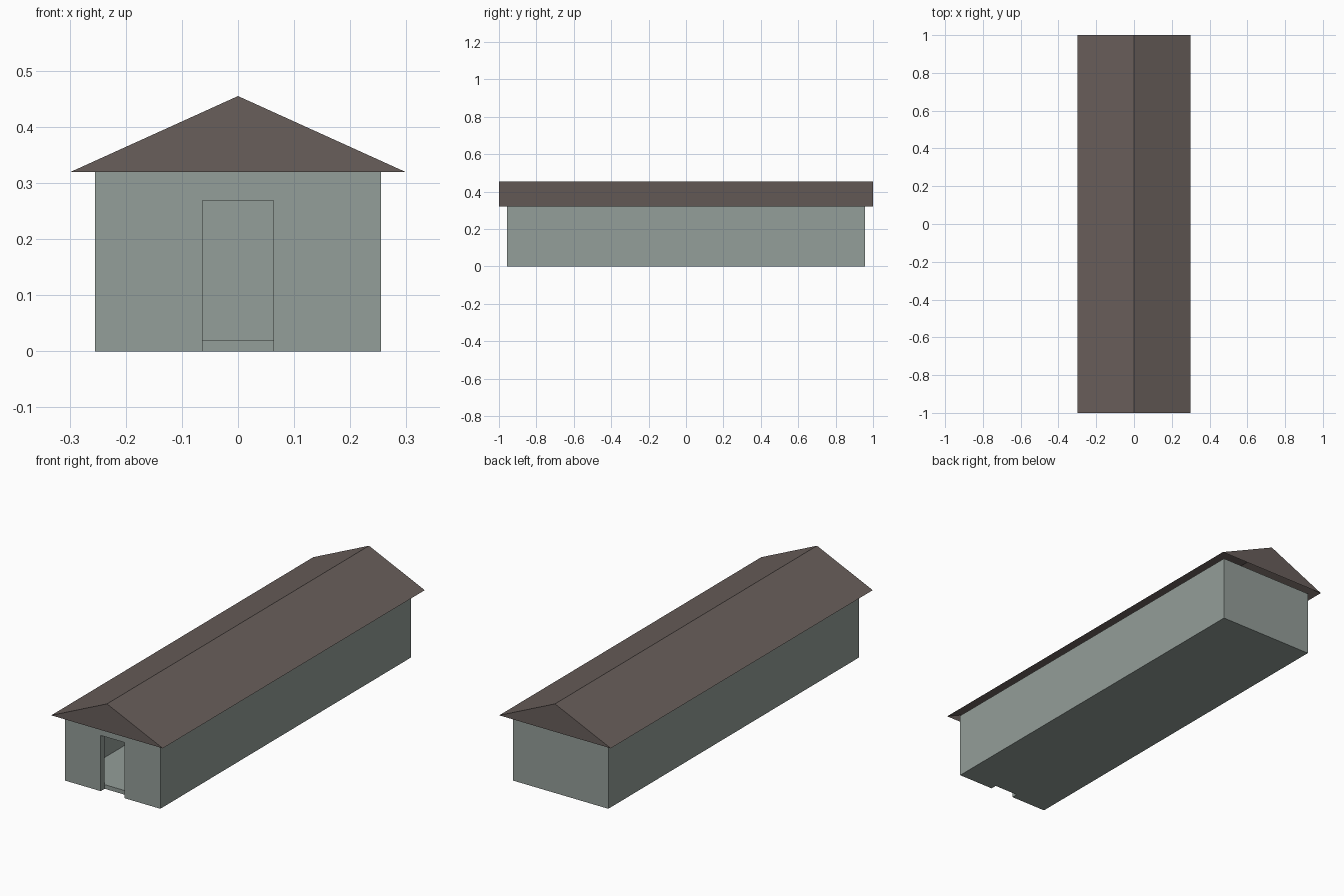
import bpy
import bmesh

if "Cube" in bpy.data.objects:
    bpy.data.objects.remove(bpy.data.objects["Cube"])

HX, HY, WALL_H = 0.255, 0.957, 0.32      # half width, half length, wall height
T, FLOOR = 0.03, 0.02                    # wall thickness, floor height
EAVE_X, EAVE_Y, RIDGE = 0.298, 1.0, 0.455
DOOR_X, DOOR_TOP = 0.0635, 0.269


def material(name, rgb):
    m = bpy.data.materials.new(name)
    m.diffuse_color = (*rgb, 1.0)
    m.use_nodes = True
    m.node_tree.nodes["Principled BSDF"].inputs["Base Color"].default_value = m.diffuse_color
    return m


def box(name, lo, hi, mat=None):
    bm = bmesh.new()
    bmesh.ops.create_cube(bm, size=1.0)
    for v in bm.verts:
        v.co = [lo[i] if v.co[i] < 0 else hi[i] for i in range(3)]
    return finish(name, bm, mat)


def finish(name, bm, mat):
    bmesh.ops.recalc_face_normals(bm, faces=bm.faces)
    mesh = bpy.data.meshes.new(name)
    bm.to_mesh(mesh)
    bm.free()
    ob = bpy.data.objects.new(name, mesh)
    bpy.context.scene.collection.objects.link(ob)
    if mat:
        mesh.materials.append(mat)
    return ob


def cut(target, cutter):
    mod = target.modifiers.new("cut", 'BOOLEAN')
    mod.operation, mod.solver, mod.object = 'DIFFERENCE', 'EXACT', cutter
    bpy.context.view_layer.objects.active = target
    bpy.ops.object.modifier_apply(modifier=mod.name)
    bpy.data.objects.remove(cutter)


wall_mat = material("grey green wall", (0.296, 0.342, 0.319))
roof_mat = material("brown roof", (0.140, 0.113, 0.104))

# Hollow building shell with floor, then the doorway through the front wall
walls = box("walls", (-HX, -HY, 0), (HX, HY, WALL_H), wall_mat)
cut(walls, box("room_cutter", (-HX + T, -HY + T, FLOOR), (HX - T, HY - T, WALL_H + 0.1)))
cut(walls, box("door_cutter", (-DOOR_X, -HY - 0.1, -0.1), (DOOR_X, -HY + T, DOOR_TOP)))

# Gable roof: two slopes and two gable ends, open underneath
bm = bmesh.new()
front, back = [[bm.verts.new((x, y, z)) for x, z in
                ((-EAVE_X, WALL_H), (0, RIDGE), (EAVE_X, WALL_H))]
               for y in (-EAVE_Y, EAVE_Y)]
bm.faces.new((front[0], front[2], front[1]))
bm.faces.new(back)
for i in (0, 1):
    bm.faces.new((front[i], front[i + 1], back[i + 1], back[i]))
finish("roof", bm, roof_mat)
